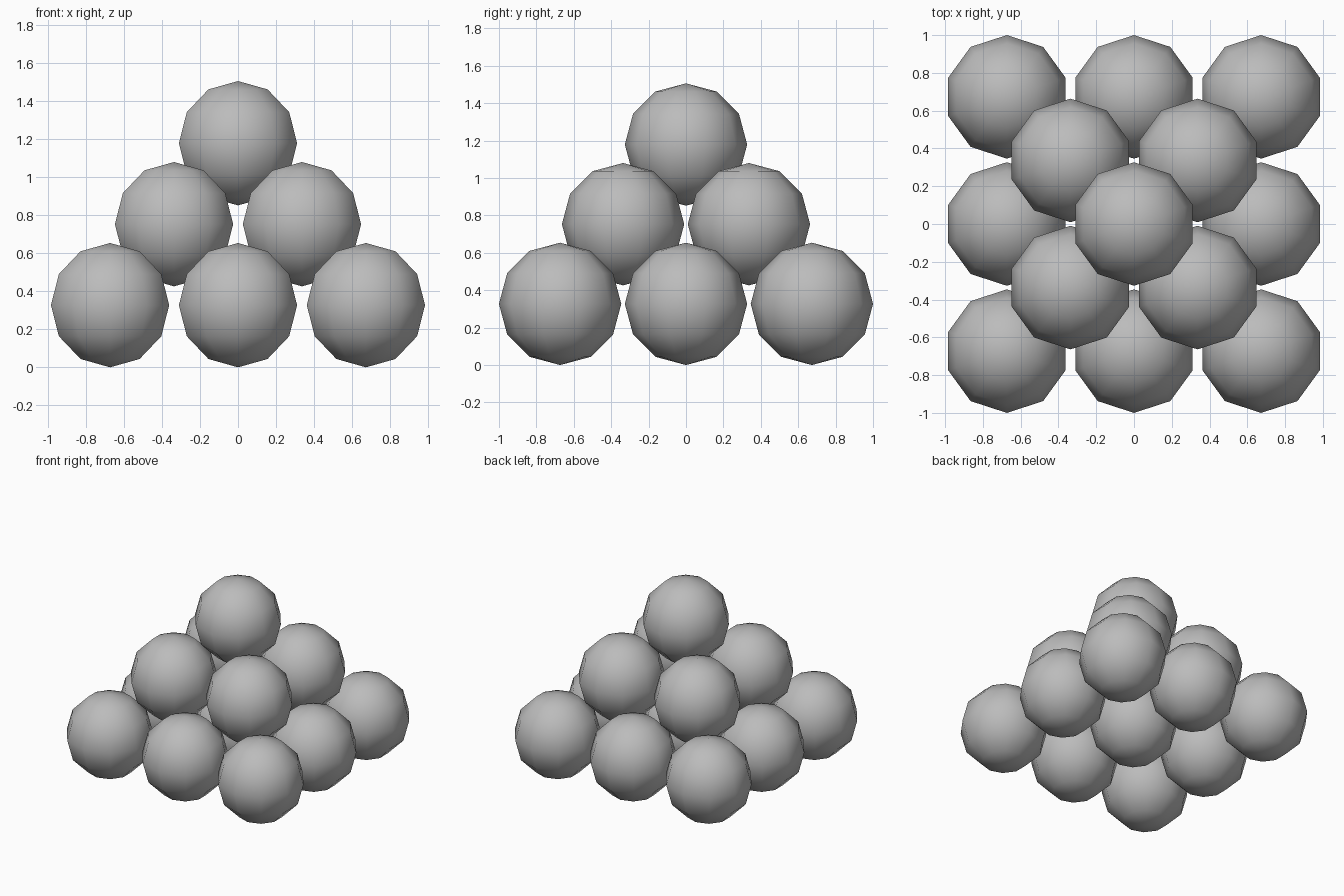
import bpy, bmesh

if "Cube" in bpy.data.objects:
    bpy.data.objects.remove(bpy.data.objects["Cube"])

R = 0.327       # ball radius
STEP = 0.673    # spacing within a layer
RISE = 0.426    # height between layers

grey = bpy.data.materials.new("stone_grey")
grey.diffuse_color = (0.5, 0.5, 0.5, 1)
grey.use_nodes = True
grey.node_tree.nodes["Principled BSDF"].inputs["Base Color"].default_value = grey.diffuse_color

# one low-poly ball shared by the whole stack
mesh = bpy.data.meshes.new("ball")
bm = bmesh.new()
bmesh.ops.create_uvsphere(bm, u_segments=10, v_segments=6, radius=R)
for f in bm.faces:
    f.smooth = True
bm.to_mesh(mesh)
bm.free()
mesh.materials.append(grey)

# square pyramid: 3x3, 2x2, then a single ball on top
for layer, n in enumerate((3, 2, 1)):
    for i in range(n):
        for j in range(n):
            ball = bpy.data.objects.new(f"ball_layer{layer + 1}_{i + 1}_{j + 1}", mesh)
            ball.location = ((i - (n - 1) / 2) * STEP,
                             (j - (n - 1) / 2) * STEP,
                             R + layer * RISE)
            bpy.context.collection.objects.link(ball)
